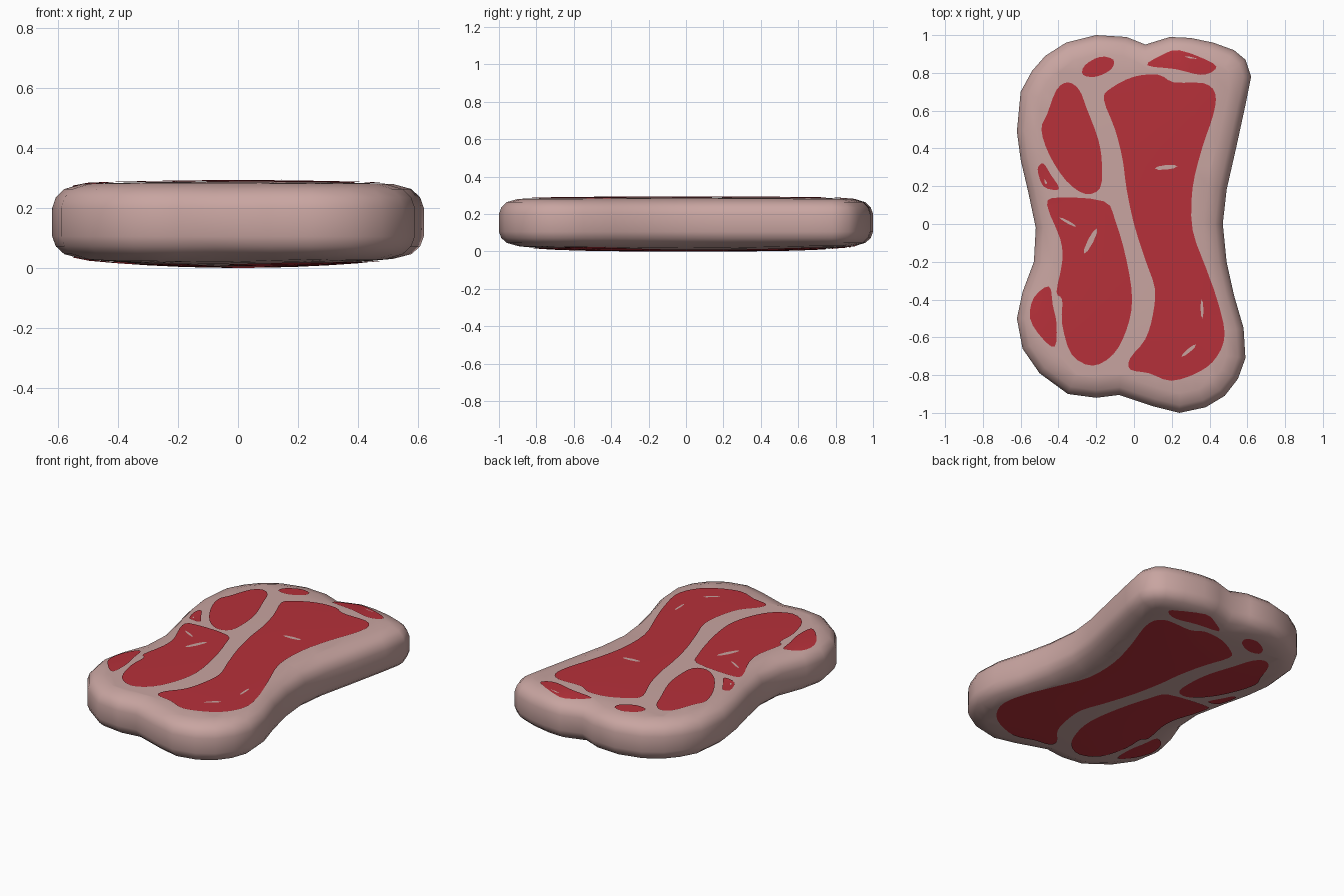
import bpy, bmesh, math
from mathutils import Vector
from mathutils.bvhtree import BVHTree

if "Cube" in bpy.data.objects:
    bpy.data.objects.remove(bpy.data.objects["Cube"])


def material(name, rgb):
    m = bpy.data.materials.new(name)
    m.diffuse_color = (*rgb, 1)
    m.use_nodes = True
    m.node_tree.nodes["Principled BSDF"].inputs["Base Color"].default_value = m.diffuse_color
    return m


fat = material("pale pink fat", (0.58, 0.375, 0.355))
meat = material("deep red meat", (0.47, 0.03, 0.042))


def finish(bm, name, mat):
    me = bpy.data.meshes.new(name)
    bm.to_mesh(me)
    me.materials.append(mat)
    me.shade_smooth()
    ob = bpy.data.objects.new(name, me)
    bpy.context.collection.objects.link(ob)
    return ob


def slice_flat(bm):
    """Cut the flat horizontal faces along a 0.1 grid so they can be domed."""
    bm.normal_update()
    for axis, n in ((Vector((1, 0, 0)), 6), (Vector((0, 1, 0)), 9)):
        for i in range(-n, n + 1):
            faces = [f for f in bm.faces if abs(f.normal.z) > 0.999]
            geom = list({e for f in faces for e in f.edges} | {v for f in faces for v in f.verts}) + faces
            bmesh.ops.bisect_plane(bm, geom=geom, dist=1e-5, plane_co=axis * (i * 0.1 + 0.003), plane_no=axis)


def inset(pts, d):
    """Offset a clockwise outline inwards."""
    out = []
    for i, p in enumerate(pts):
        a = (p - pts[i - 1]).normalized()
        b = (pts[(i + 1) % len(pts)] - p).normalized()
        na, nb = Vector((a.y, -a.x)), Vector((b.y, -b.x))
        m = (na + nb).normalized()
        out.append(p + m * d / max(0.5, m.dot(na)))
    return out


def smooth(pts, steps=3):
    """Closed Catmull-Rom curve through the points."""
    pts = [Vector(p) for p in pts]
    n, out = len(pts), []
    for i in range(n):
        a, b, c, d = (pts[(i + k) % n] for k in (-1, 0, 1, 2))
        for s in range(steps):
            t = s / steps
            out.append(0.5 * (2 * b + (c - a) * t + (2 * a - 5 * b + 4 * c - d) * t * t
                              + (3 * b - a - 3 * c + d) * t ** 3))
    return out


# Fat slab: outline lofted through a rounded edge profile
outline = [Vector(p) for p in (
    (-.2, 1), (-.04, .99), (.06, .95), (.19, .99), (.3, .985), (.42, .96), (.53, .92), (.59, .87),
    (.62, .78), (.59, .63), (.54, .4), (.49, .18), (.47, 0), (.49, -.2), (.53, -.38), (.58, -.55),
    (.59, -.71), (.55, -.82), (.48, -.91), (.38, -.97), (.24, -1), (.1, -.965), (-.08, -.905),
    (-.2, -.92), (-.35, -.9), (-.5, -.79), (-.59, -.66), (-.62, -.5), (-.59, -.36), (-.53, -.2),
    (-.52, -.02), (-.56, .17), (-.6, .34), (-.62, .49), (-.6, .7), (-.54, .81), (-.47, .89), (-.36, .96))]
profile = [(.1, .03), (.04, .046), (.012, .072), (0, .105), (0, .2), (.012, .235), (.04, .263), (.1, .28)]
bm = bmesh.new()
rings = [[bm.verts.new((p.x, p.y, z)) for p in inset(outline, d)] for d, z in profile]
for lo, hi in zip(rings, rings[1:]):
    for i in range(len(lo)):
        bm.faces.new((lo[i - 1], lo[i], hi[i], hi[i - 1]))
bm.faces.new(rings[0])
bm.faces.new(rings[-1])
slice_flat(bm)
for v in bm.verts:  # gentle dome on top and bottom
    bump = max(0, 1 - (v.co.x / .52) ** 2) * max(0, 1 - (v.co.y / .92) ** 4)
    if v.co.z > .2799:
        v.co.z += .009 * bump
    elif v.co.z < .0301:
        v.co.z -= .026 * bump
bmesh.ops.recalc_face_normals(bm, faces=bm.faces)
surface = BVHTree.FromBMesh(bm)
finish(bm, "fat_slab", fat)


def plate(name, pts, side, mat, lift=.004):
    """Thin patch laid on the top (side 1) or bottom (side -1) of the slab."""
    bm = bmesh.new()
    bm.faces.new([bm.verts.new((p.x, p.y, 0)) for p in pts])
    slice_flat(bm)
    for v in bm.verts:
        hit = surface.ray_cast(Vector((v.co.x, v.co.y, side)), Vector((0, 0, -side)))[0]
        v.co.z = (hit.z if hit else .15) + side * lift
    bm.normal_update()
    for f in bm.faces:
        if f.normal.z * side < 0:
            f.normal_flip()
    finish(bm, name, mat)


# Meat muscles, the same on both sides
long_muscle = [(-.16, .66), (-.12, .72), (0, .78), (.13, .79), (.21, .75), (.37, .745), (.43, .69), (.42, .58),
               (.36, .4), (.31, .19), (.31, -.03), (.38, -.23), (.44, -.4), (.48, -.58), (.44, -.7),
               (.35, -.78), (.2, -.83), (.08, -.79), (-.02, -.77), (-.02, -.71), (.06, -.61), (.1, -.48),
               (.11, -.34), (.06, -.19), (0, 0), (-.04, .19), (-.06, .34), (-.1, .5)]
lower_muscle = [(-.4, .14), (-.16, .12), (-.1, .02), (-.04, -.19), (-.01, -.4), (-.04, -.56), (-.11, -.69),
                (-.22, -.75), (-.33, -.69), (-.38, -.53), (-.38, -.4), (-.41, -.36), (-.38, -.2),
                (-.39, -.08), (-.46, .1)]
upper_muscle = [(-.35, .75), (-.29, .71), (-.25, .61), (-.19, .45), (-.17, .32), (-.18, .19), (-.26, .16),
                (-.36, .23), (-.45, .37), (-.49, .5), (-.46, .58), (-.41, .71)]
side_spot = [(-.51, .29), (-.48, .32), (-.44, .26), (-.4, .2), (-.41, .18), (-.48, .2)]
low_spot = [(-.45, -.33), (-.43, -.43), (-.41, -.53), (-.42, -.65), (-.49, -.6), (-.55, -.5), (-.53, -.39)]
corner_spot = [(.07, .84), (.14, .89), (.24, .92), (.42, .85), (.42, .81), (.35, .79), (.22, .82)]
end_spot = [(-.27, .79), (-.26, .84), (-.18, .885), (-.11, .87), (-.12, .82), (-.2, .78)]
for side, label in ((1, "top"), (-1, "bottom")):
    for name, pts in (("long_muscle", long_muscle), ("lower_muscle", lower_muscle),
                      ("upper_muscle", upper_muscle), ("side_spot", side_spot), ("low_spot", low_spot),
                      ("corner_spot", corner_spot), ("end_spot", end_spot)):
        plate(f"{label}_{name}", smooth(pts), side, meat)

# Small marbling flecks on top: centre, length, width, angle
for x, y, l, w, a in ((.17, .3, .12, .025, .1), (-.23, -.09, .15, .03, 1.1), (.36, -.45, .1, .015, 1.6),
                      (.29, -.67, .1, .02, .7), (-.35, .01, .1, .015, -.5)):
    pts = [Vector((x + l / 2 * math.cos(t) * math.cos(a) - w / 2 * math.sin(t) * math.sin(a),
                   y + l / 2 * math.cos(t) * math.sin(a) + w / 2 * math.sin(t) * math.cos(a)))
           for t in (k * math.pi / 4 for k in range(8))]
    plate("marbling_fleck", pts, 1, fat, .006)
